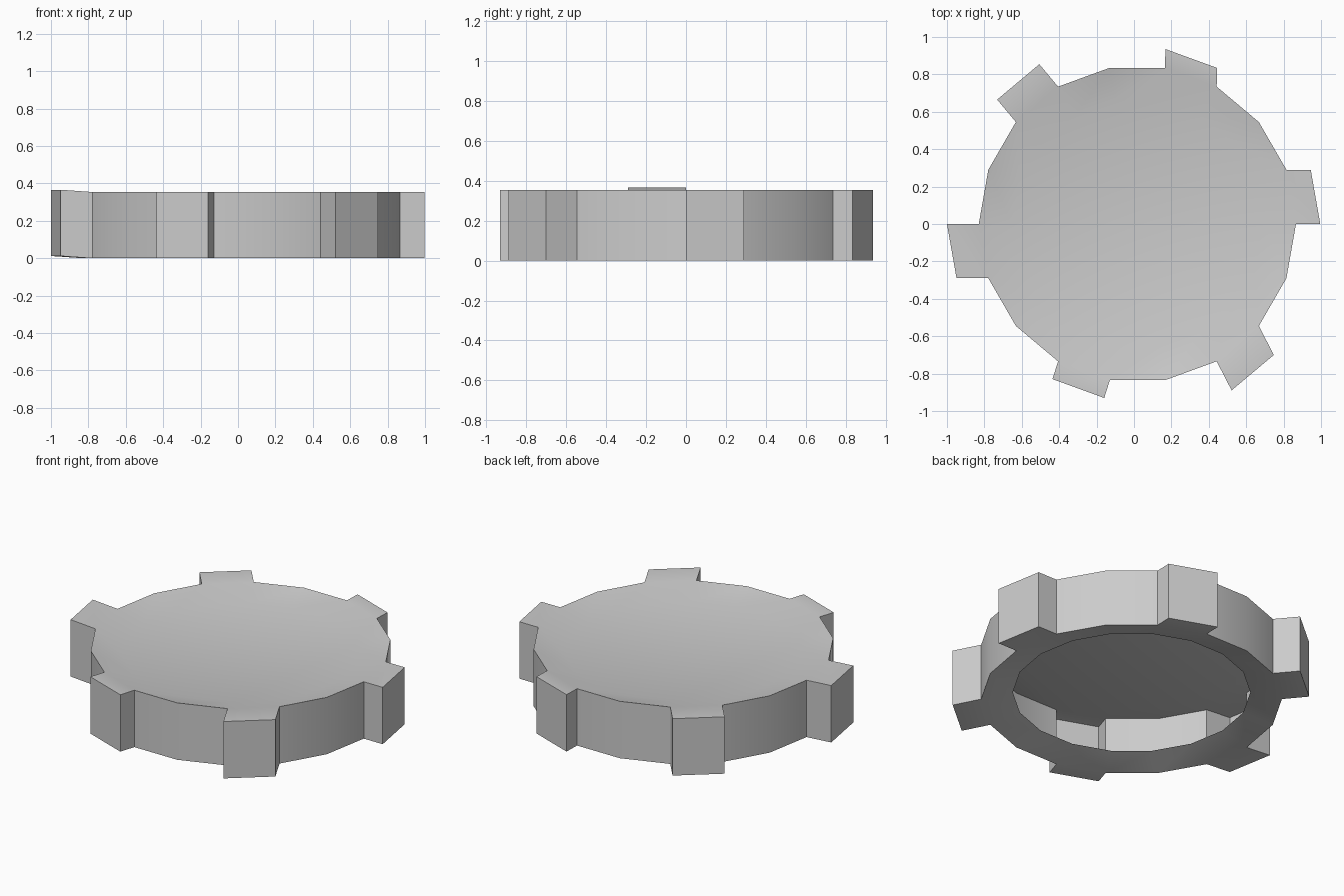
import bpy, bmesh
from math import cos, sin, radians
from mathutils import Vector

if "Cube" in bpy.data.objects:
    bpy.data.objects.remove(bpy.data.objects["Cube"])

SIDES, CX, H, SINK = 18, 0.018, 0.354, 0.044
R_OUT, R_IN = 0.848, 0.67

# push of each tooth away from the body, one per third wall panel
TOOTH_PUSH = [(0.13, 0, 0), (0.003, 0.10, 0), (-0.10, 0.12, 0),
              (-0.17, 0, 0.012), (-0.03, -0.095, 0), (0.08, -0.155, 0)]

bm = bmesh.new()


def ring(radius, z):
    return [bm.verts.new((CX + radius * cos(radians(20 * i)),
                          radius * sin(radians(20 * i)), z)) for i in range(SIDES)]


# Body: open hole below, dished rims, outer wall, sunken disc on top
rings = [ring(R_IN, SINK), ring(R_OUT, 0), ring(R_OUT, H), ring(R_IN, H - SINK)]
walls = []
for level, (lo, hi) in enumerate(zip(rings, rings[1:])):
    for i in range(SIDES):
        j = (i + 1) % SIDES
        f = bm.faces.new((lo[i], lo[j], hi[j], hi[i]))
        if level == 1:
            walls.append(f)
disc = bm.faces.new(rings[3])
disc_edges = list(disc.edges)

# Teeth: hollow, extruded from every third wall panel
for k, push in enumerate(TOOTH_PUSH):
    panel = walls[3 * k]
    res = bmesh.ops.extrude_face_region(bm, geom=[panel])
    moved = [g for g in res["geom"] if isinstance(g, bmesh.types.BMVert)]
    bmesh.ops.translate(bm, verts=moved, vec=Vector(push))
    if panel.is_valid:
        bm.faces.remove(panel)

bmesh.ops.recalc_face_normals(bm, faces=bm.faces[:])
disc.normal_update()
if disc.normal.z < 0:
    bmesh.ops.reverse_faces(bm, faces=bm.faces[:])

mesh = bpy.data.meshes.new("gear_cap")
bm.to_mesh(mesh)
bm.free()
gear = bpy.data.objects.new("gear_cap", mesh)
bpy.context.collection.objects.link(gear)
bpy.context.view_layer.objects.active = gear
gear.select_set(True)
bpy.ops.object.shade_smooth_by_angle(angle=radians(30))

# Crisp border around the flat disc
top = max(mesh.polygons, key=lambda p: len(p.vertices))
keys = set(top.edge_keys)
sharp = mesh.attributes.get("sharp_edge") or mesh.attributes.new("sharp_edge", "BOOLEAN", "EDGE")
for e in mesh.edges:
    if e.key in keys:
        sharp.data[e.index].value = True
